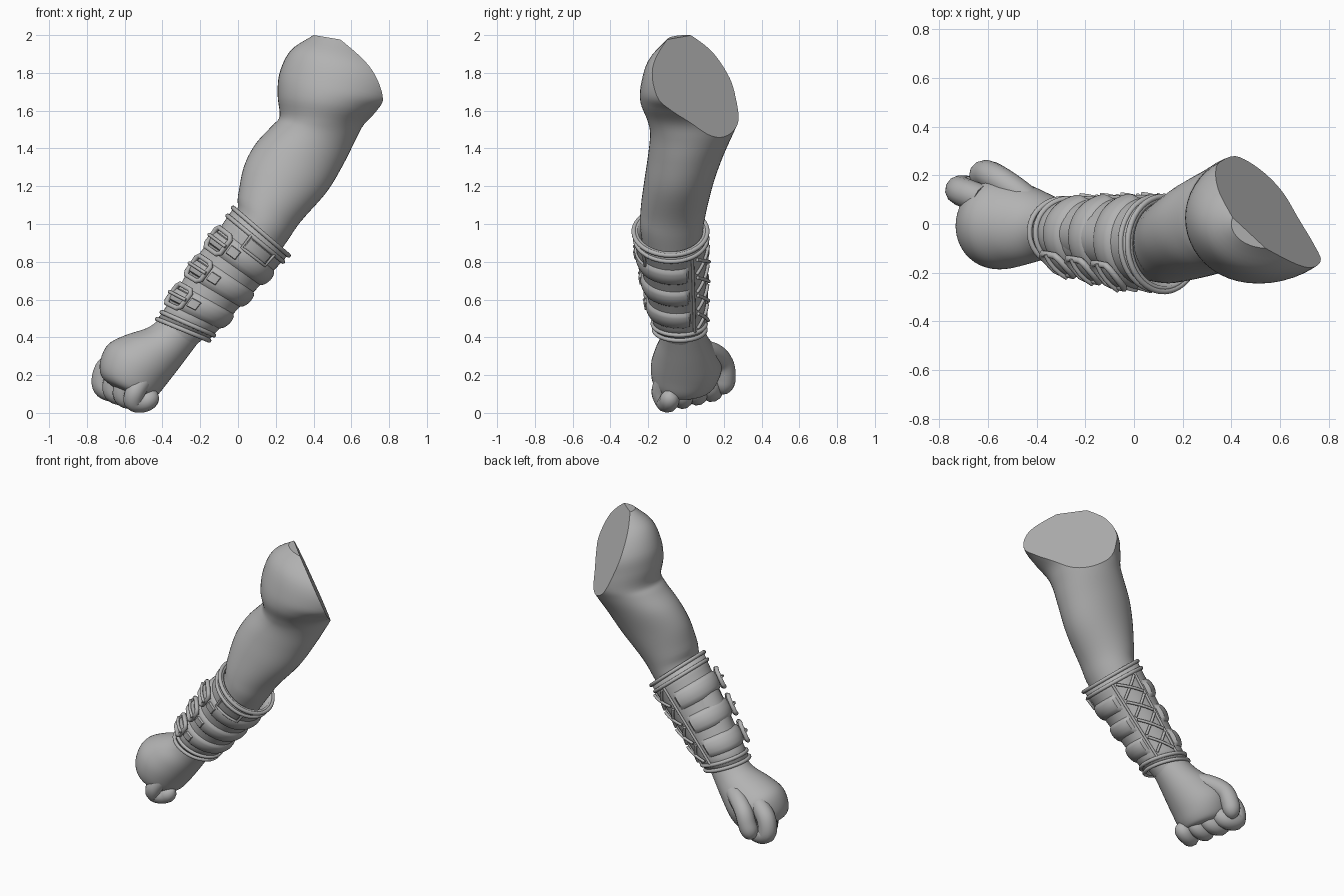
import bpy, bmesh, math
from mathutils import Vector

cube = bpy.data.objects.get("Cube")
if cube:
    bpy.data.objects.remove(cube, do_unlink=True)

grey = bpy.data.materials.new("plain grey")
grey.use_nodes = True
colour = (0.45, 0.45, 0.45, 1)
grey.diffuse_color = colour
for node in grey.node_tree.nodes:
    if node.type == 'BSDF_PRINCIPLED':
        node.inputs["Base Color"].default_value = colour


def spline(rows, steps):
    """Smooth interpolation through rows of numbers."""
    rows = [Vector(r) for r in rows]
    pts = [rows[0] * 2 - rows[1]] + rows + [rows[-1] * 2 - rows[-2]]
    out = []
    for a, b, c, d in zip(pts, pts[1:], pts[2:], pts[3:]):
        for k in range(steps):
            t = k / steps
            out.append(b + (c - a) * (t / 2) + (a * 2 - b * 5 + c * 4 - d) * (t * t / 2)
                       + (b * 3 - a - c * 3 + d) * (t ** 3 / 2))
    return out + [rows[-1]]


def ring_point(row, angle, lift=0.0):
    """Point on an oval section: left x, z, right x, z, front y, back y."""
    xl, zl, xr, zr, y0, y1 = row
    centre = Vector(((xl + xr) / 2, (y0 + y1) / 2, (zl + zr) / 2))
    arm = Vector((xr - xl, 0, zr - zl)) / 2 * math.cos(angle)
    arm += Vector((0, (y1 - y0) / 2, 0)) * math.sin(angle)
    return centre + arm + arm.normalized() * lift


def add_mesh(name, bm, sharp=40):
    mesh = bpy.data.meshes.new(name)
    bm.to_mesh(mesh)
    bm.free()
    mesh.materials.append(grey)
    ob = bpy.data.objects.new(name, mesh)
    bpy.context.collection.objects.link(ob)
    bpy.ops.object.select_all(action='DESELECT')
    ob.select_set(True)
    bpy.context.view_layer.objects.active = ob
    bpy.ops.object.shade_smooth_by_angle(angle=math.radians(sharp))
    return ob


def loft(name, rows, steps=5, sides=48, cut=None):
    bm = bmesh.new()
    rings = [[bm.verts.new(ring_point(r, math.tau * i / sides)) for i in range(sides)]
             for r in spline(rows, steps)]
    for a, b in zip(rings, rings[1:]):
        for i in range(sides):
            j = (i + 1) % sides
            bm.faces.new((a[i], a[j], b[j], b[i]))
    bm.faces.new(rings[0])
    bm.faces.new(rings[-1])
    if cut:
        geom = bm.verts[:] + bm.edges[:] + bm.faces[:]
        bmesh.ops.bisect_plane(bm, geom=geom, plane_co=cut[0], plane_no=cut[1], clear_outer=True)
        bmesh.ops.holes_fill(bm, edges=[e for e in bm.edges if e.is_boundary], sides=0)
    bmesh.ops.recalc_face_normals(bm, faces=bm.faces[:])
    return add_mesh(name, bm)


def tube(name, points, radius, steps=1, closed=False, tip=False):
    pts = spline(points, steps) if steps > 1 else points
    curve = bpy.data.curves.new(name, 'CURVE')
    curve.dimensions = '3D'
    curve.bevel_depth = radius
    curve.bevel_resolution = 4
    curve.use_fill_caps = True
    line = curve.splines.new('POLY')
    line.points.add(len(pts) - 1)
    line.use_cyclic_u = closed
    for i, p in enumerate(pts):
        line.points[i].co = (*p, 1)
        s = i / (len(pts) - 1)
        if tip and s > 0.8:
            line.points[i].radius = max(0.15, math.sqrt(1 - ((s - 0.8) / 0.2) ** 2))
    curve.materials.append(grey)
    ob = bpy.data.objects.new(name, curve)
    bpy.context.collection.objects.link(ob)
    return ob


# Upper arm and forearm with a flat cut at the shoulder
loft("arm", [
    (-.43, .46, -.22, .36, -.13, .09),
    (-.20, .85, .05, .62, -.20, .08),
    (-.02, 1.04, .24, .88, -.24, .09),
    (.00, 1.15, .33, 1.01, -.24, .11),
    (.03, 1.30, .47, 1.17, -.22, .15),
    (.09, 1.42, .56, 1.32, -.20, .20),
    (.18, 1.52, .62, 1.44, -.19, .25),
    (.22, 1.57, .67, 1.53, -.205, .28),
    (.21, 1.68, .76, 1.60, -.24, .29),
    (.22, 1.80, .85, 1.66, -.24, .29),
    (.28, 1.92, .85, 1.80, -.20, .22),
    (.40, 2.0, .70, 1.95, -.10, .10),
], cut=((.45, -.02, 2.0), (.66, .64, .38)))

# Back of the hand and palm
loft("hand", [
    (-.41, .50, -.19, .40, -.13, .09),
    (-.48, .45, -.25, .32, -.14, .12),
    (-.60, .41, -.31, .24, -.165, .16),
    (-.69, .36, -.38, .15, -.185, .19),
    (-.73, .27, -.43, .09, -.18, .17),
    (-.72, .19, -.47, .07, -.15, .13),
    (-.65, .13, -.53, .09, -.07, .06),
])

# Curled fingers from index to little finger
for i, label in enumerate(("index", "middle", "ring", "little")):
    f = i / 3
    path = [Vector(a).lerp(Vector(b), f) for a, b in (
        ((-.62, .10, .30), (-.50, -.11, .18)),
        ((-.70, .13, .23), (-.545, -.13, .11)),
        ((-.71, .14, .14), (-.55, -.11, .06)),
        ((-.63, .13, .12), (-.49, -.09, .06)),
        ((-.55, .09, .19), (-.43, -.08, .11)))]
    tube(label + "_finger", path, .06 - .007 * f, steps=8, tip=True)

# Thumb with its fleshy base
tube("thumb", [(-.36, .03, .34), (-.48, .13, .32), (-.57, .19, .27),
               (-.61, .205, .19), (-.64, .19, .10)], .058, steps=8, tip=True)

# Bracer sections
LOW = Vector((-.43, .49, -.16, .38, -.165, .10))
HIGH = Vector((-.02, 1.09, .27, .84, -.275, .11))


def on_bracer(t, degrees, lift=0.0):
    return ring_point(LOW.lerp(HIGH, t), math.radians(degrees), lift)


def patch(name, t0, t1, a0, a1, lift, thick=0.0, bulge=0.0, rows=8, cols=48):
    """Curved plate on the bracer, with edges turned down to the sleeve."""
    bm = bmesh.new()
    grid = []
    for r in range(rows + 1):
        f = r / rows
        line = []
        for c in range(cols + 1):
            edge = r in (0, rows) or c in (0, cols)
            up = 0 if edge else lift + bulge * math.sin(math.pi * f)
            line.append(bm.verts.new(on_bracer(t0 + (t1 - t0) * f, a0 + (a1 - a0) * c / cols, up)))
        grid.append(line)
    for a, b in zip(grid, grid[1:]):
        for c in range(cols):
            bm.faces.new((a[c], a[c + 1], b[c + 1], b[c]))
    bmesh.ops.remove_doubles(bm, verts=bm.verts[:], dist=.0005)
    ob = add_mesh(name, bm)
    if thick:
        mod = ob.modifiers.new("thickness", 'SOLIDIFY')
        mod.thickness = thick
        mod.offset = -1
    return ob


patch("bracer_sleeve", 0, 1, 0, 360, 0, thick=.02)
for n, t in enumerate((.01, .07, .92, .99)):
    tube(f"rim_{n}", [on_bracer(t, a, .003) for a in range(0, 360, 8)], .012, closed=True)

# Wide straps, each with a buckle
for n, t in enumerate((.23, .48, .73)):
    patch(f"strap_{n}", t - .085, t + .085, 97, 388, .008, bulge=.014)
    patch(f"strap_loop_{n}", t - .06, t + .06, 208, 246, .03, bulge=.012, cols=12)
    frame = [(-.085, 212), (-.085, 238), (-.06, 243), (.06, 243),
             (.085, 238), (.085, 212), (.06, 207), (-.06, 207)]
    tube(f"buckle_{n}", [on_bracer(t + d, a, .036) for d, a in frame], .014, closed=True)
    tube(f"buckle_prong_{n}", [on_bracer(t, a, .05) for a in (205, 215, 225, 235, 245)], .009)
    patch(f"strap_end_{n}", t - .045, t + .045, 246, 268, .032, cols=8)

# Front panel with a raised border
patch("front_panel", .80, .91, 262, 312, .008, cols=16)
border = [(.92, 262), (.80, 262)] + [(.80, a) for a in range(270, 312, 8)] + [(.80, 312), (.92, 312)]
tube("front_panel_border", [on_bracer(t, a, .012) for t, a in border], .008)

# Lacing between two edge cords
for n, a in enumerate((36, 88)):
    tube(f"lace_edge_{n}", [on_bracer(.07 + .85 * k / 8, a, .004) for k in range(9)], .008)
for n in range(4):
    t = .12 + n * .2
    for side, (a0, a1) in enumerate(((42, 82), (82, 42))):
        tube(f"lace_{n}_{side}", [on_bracer(t + .17 * k / 6, a0 + (a1 - a0) * k / 6, .012 + .006 * side)
                                  for k in range(7)], .009)
